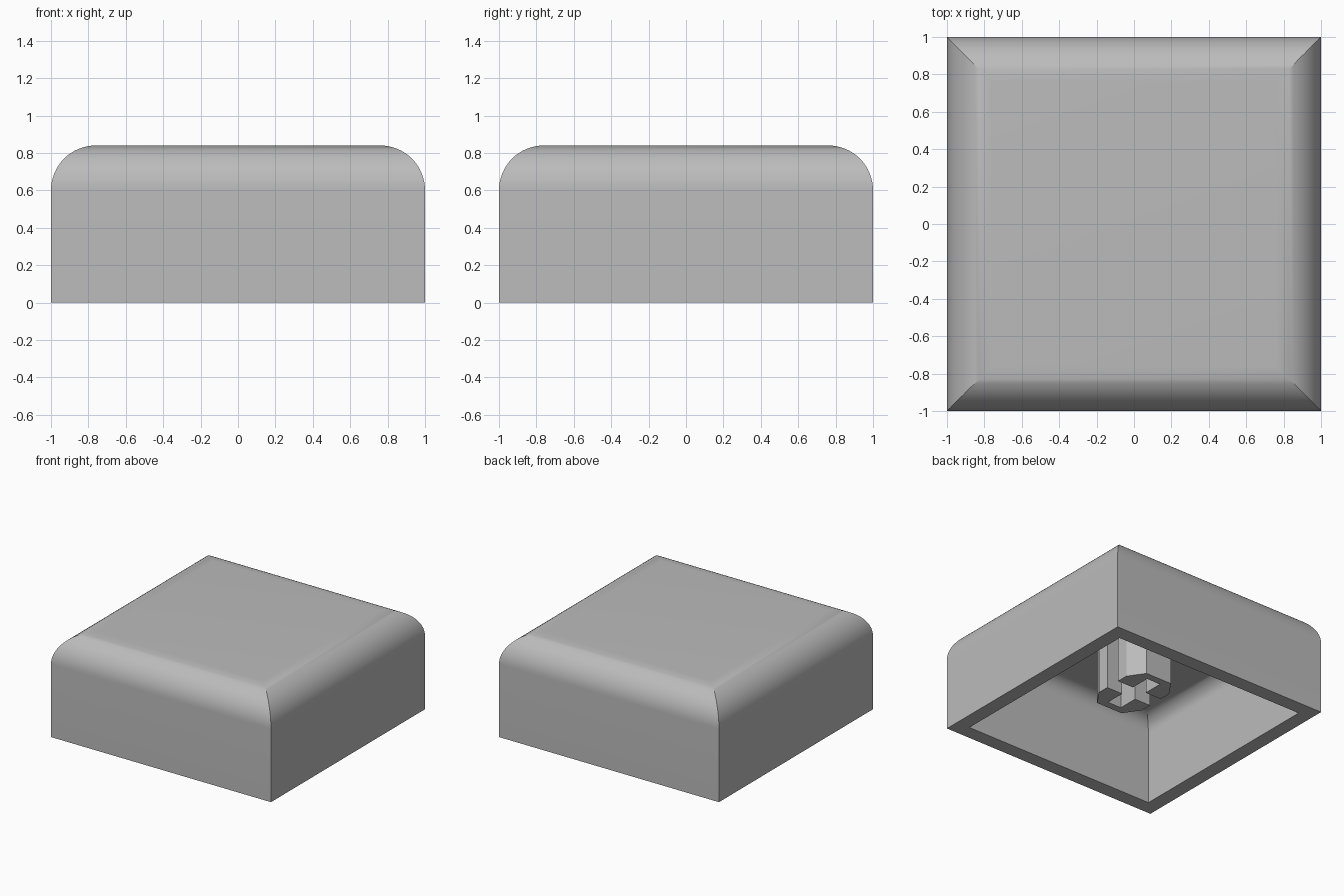
import bpy, bmesh
from math import sin, cos, pi, radians

cube = bpy.data.objects.get("Cube")
if cube:
    bpy.data.objects.remove(cube, do_unlink=True)

grey = bpy.data.materials.new("light grey plastic")
grey.use_nodes = True
GREY = (0.5, 0.5, 0.5, 1)
grey.diffuse_color = GREY
grey.node_tree.nodes["Principled BSDF"].inputs["Base Color"].default_value = GREY


def finish(bm, name):
    bmesh.ops.recalc_face_normals(bm, faces=bm.faces)
    mesh = bpy.data.meshes.new(name)
    bm.to_mesh(mesh)
    bm.free()
    mesh.materials.append(grey)
    obj = bpy.data.objects.new(name, mesh)
    bpy.context.collection.objects.link(obj)
    return obj


def rounded_profile(half, spring, radius, steps):
    """Half width and height pairs: straight wall, then a quarter round."""
    arc = [i * pi / 2 / steps for i in range(steps + 1)]
    return [(half, 0)] + [(half - radius * (1 - cos(a)), spring + radius * sin(a))
                          for a in arc]


# Cap shell: square rings run down the inside and up the outside
outer = rounded_profile(1.0, 0.6, 0.24, 16)
inner = rounded_profile(0.88, 0.6, 0.12, 12)
bm = bmesh.new()
rings = [[bm.verts.new((sx * h, sy * h, z))
          for sx, sy in ((-1, -1), (1, -1), (1, 1), (-1, 1))]
         for h, z in inner[::-1] + outer]
for low, high in zip(rings, rings[1:]):
    for i in range(4):
        j = (i + 1) % 4
        bm.faces.new((low[i], low[j], high[j], high[i]))
bm.faces.new(rings[0])
bm.faces.new(rings[-1])
shell = finish(bm, "cap_shell")
bpy.context.view_layer.objects.active = shell
shell.select_set(True)
bpy.ops.object.shade_smooth_by_angle(angle=radians(25))
shell.select_set(False)


def prism(points, low, high, name):
    """Closed upright prism over a plan outline."""
    bm = bmesh.new()
    base = bm.faces.new([bm.verts.new((x, y, low)) for x, y in points])
    top = bmesh.ops.extrude_face_region(bm, geom=[base])["geom"]
    bmesh.ops.translate(bm, vec=(0, 0, high - low),
                        verts=[v for v in top if isinstance(v, bmesh.types.BMVert)])
    return finish(bm, name)


def mirrored(quarter):
    """Outline from its first-quadrant corners, listed from +x towards +y."""
    left = [(-x, y) for x, y in quarter[::-1]]
    half = quarter + left
    return half + [(-x, -y) for x, y in half]


# Chamfered mounting stem with a cross-shaped socket, open at both sides
STEM_BOTTOM, CEILING = 0.235, 0.72
stem = prism(mirrored([(0.21, 0.16), (0.12, 0.29)]), STEM_BOTTOM, CEILING + 0.02, "mounting_stem")
ARM, SLOT = 0.23, 0.063
cross = prism(mirrored([(ARM, SLOT), (SLOT, SLOT), (SLOT, ARM)]),
              STEM_BOTTOM - 0.1, CEILING, "socket_cutter")
cross.hide_render = True
cross.hide_viewport = True
cut = stem.modifiers.new("cross_socket", "BOOLEAN")
cut.operation = "DIFFERENCE"
cut.solver = "EXACT"
cut.object = cross
